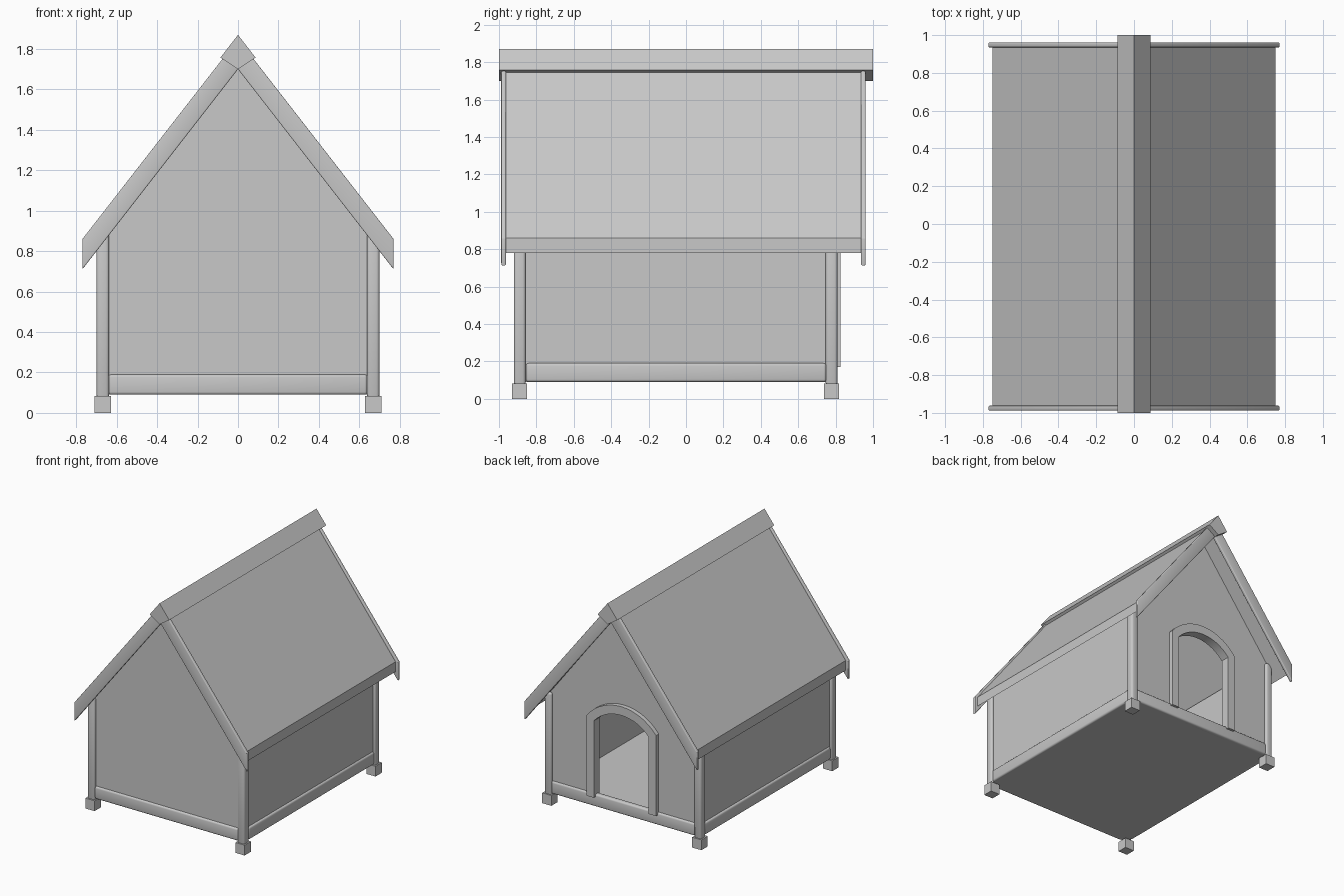
import bpy, bmesh, math

if "Cube" in bpy.data.objects:
    bpy.data.objects.remove(bpy.data.objects["Cube"])

paint = bpy.data.materials.new("plain_grey")
paint.diffuse_color = (0.58, 0.58, 0.58, 1)
paint.use_nodes = True
paint.node_tree.nodes["Principled BSDF"].inputs["Base Color"].default_value = paint.diffuse_color


def prism(name, pts, y0, y1, bevel=0.0):
    """Extrude an x/z outline from y0 to y1, with optional rounded edges."""
    bm = bmesh.new()
    face = bm.faces.new([bm.verts.new((x, y0, z)) for x, z in pts])
    ext = bmesh.ops.extrude_face_region(bm, geom=[face])
    for v in ext["geom"]:
        if isinstance(v, bmesh.types.BMVert):
            v.co.y = y1
    bmesh.ops.recalc_face_normals(bm, faces=bm.faces)
    if bevel:
        bmesh.ops.bevel(bm, geom=bm.edges[:], offset=bevel, segments=3,
                        profile=0.5, affect='EDGES')
    me = bpy.data.meshes.new(name)
    bm.to_mesh(me)
    bm.free()
    me.materials.append(paint)
    me.shade_smooth()
    me.set_sharp_from_angle(angle=math.radians(35))
    ob = bpy.data.objects.new(name, me)
    bpy.context.collection.objects.link(ob)
    return ob


def box(name, x0, x1, y0, y1, z0, z1, bevel=0.0):
    return prism(name, [(x0, z0), (x1, z0), (x1, z1), (x0, z1)], y0, y1, bevel)


def arch(w, z0, spring, top, n=14):
    """Doorway outline: from bottom right, over a shallow arc, to bottom left."""
    rise = top - spring
    r = (w * w + rise * rise) / (2 * rise)
    a = math.asin(w / r)
    arc = [(r * math.sin(a - 2 * a * i / n),
            top - r + r * math.cos(a - 2 * a * i / n)) for i in range(n + 1)]
    return [(w, z0)] + arc + [(-w, z0)]


# Floor and gable walls (the doorway is in the back wall)
box("floor", -0.67, 0.67, -0.89, 0.78, 0.09, 0.14)
gable = [(0.67, 0.09), (0.67, 0.90), (0, 1.77), (-0.67, 0.90), (-0.67, 0.09)]
prism("front_wall", gable, -0.90, -0.86)
opening = arch(0.245, 0.09, 0.79, 0.90)
prism("back_wall", gable + opening[::-1], 0.75, 0.79)

# Door frame
prism("door_frame", arch(0.31, 0.17, 0.82, 0.97) + arch(0.245, 0.17, 0.79, 0.90)[::-1],
      0.75, 0.825)

# Rails along the bottom of the gable walls
box("front_rail", -0.64, 0.64, -0.915, -0.87, 0.09, 0.19, 0.014)
box("back_rail", -0.64, 0.64, 0.76, 0.805, 0.09, 0.19, 0.014)

for side, s in (("right", 1), ("left", -1)):
    # Side walls and rails
    box(side + "_wall", s * 0.64, s * 0.68, -0.88, 0.77, 0.09, 0.90)
    box(side + "_rail", s * 0.65, s * 0.695, -0.855, 0.75, 0.09, 0.19, 0.014)
    for end, y0, y1 in (("front", -0.92, -0.857), ("back", 0.747, 0.81)):
        # Corner posts and feet
        box(f"{end}_{side}_post", s * 0.637, s * 0.70, y0, y1, 0.07, 0.90, 0.016)
        box(f"{end}_{side}_foot", s * 0.628, s * 0.71, y0 - 0.01, y1 + 0.008, 0, 0.083)
    for end, y0, y1 in (("front", -0.988, -0.962), ("back", 0.935, 0.961)):
        # Sloping boards on the roof ends
        prism(f"{end}_{side}_gable_board",
              [(0, 1.70), (s * 0.77, 0.71), (s * 0.77, 0.86), (0, 1.85)], y0, y1, 0.006)

# Roof panels and ridge beam
prism("roof", [(0, 1.835), (0.75, 0.86), (0.75, 0.78), (0, 1.755),
               (-0.75, 0.78), (-0.75, 0.86)], -0.97, 0.943)
prism("ridge_beam", [(0, 1.87), (0.087, 1.758), (0, 1.70), (-0.087, 1.758)], -1, 1)
